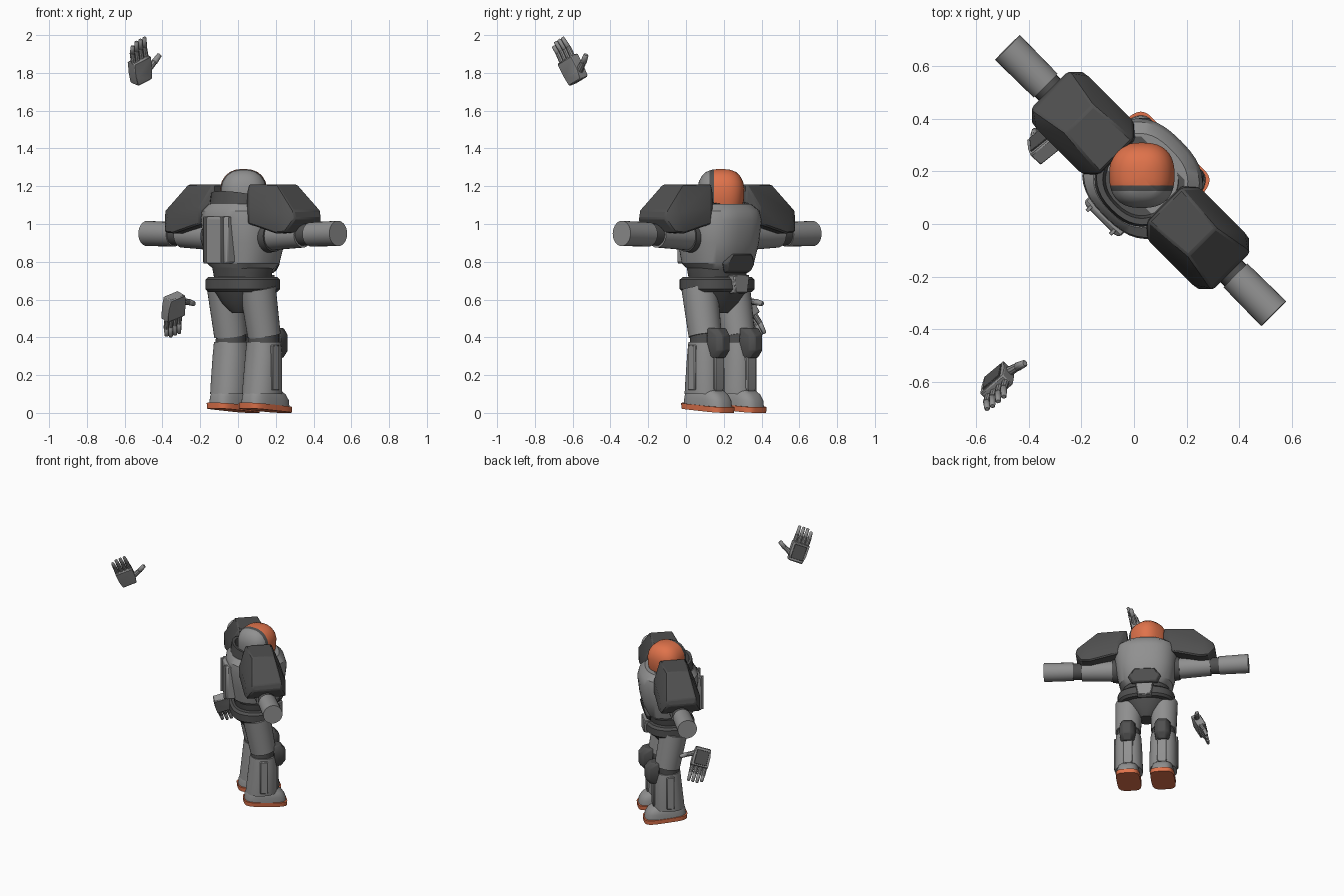
import bpy, bmesh, math
from mathutils import Matrix, Vector

cube = bpy.data.objects.get("Cube")
if cube:
    bpy.data.objects.remove(cube, do_unlink=True)


def material(name, color):
    m = bpy.data.materials.new(name)
    m.use_nodes = True
    m.diffuse_color = (*color, 1)
    m.node_tree.nodes["Principled BSDF"].inputs["Base Color"].default_value = (*color, 1)
    return m


LIGHT = material("light grey", (0.28, 0.28, 0.28))
DARK = material("dark grey", (0.08, 0.08, 0.08))
ORANGE = material("orange", (0.74, 0.17, 0.07))

# Body frame: x to its side, y forward, turned on the ground
BODY = Matrix.Translation((0.025, 0.165, 0)) @ Matrix.Rotation(math.radians(-45), 4, "Z")
HEAD = Matrix.Translation((0.03, 0.185, 0))


def finish(name, bm, mats, frame=BODY, side=1, bevel=0):
    bm.transform(frame @ Matrix.Diagonal((side, 1, 1, 1)))
    bmesh.ops.recalc_face_normals(bm, faces=bm.faces[:])
    mesh = bpy.data.meshes.new(name)
    bm.to_mesh(mesh)
    bm.free()
    for m in mats:
        mesh.materials.append(m)
    ob = bpy.data.objects.new(name, mesh)
    bpy.context.scene.collection.objects.link(ob)
    mesh.shade_smooth()
    mesh.set_sharp_from_angle(angle=math.radians(32))
    if bevel:
        mod = ob.modifiers.new("Bevel", "BEVEL")
        mod.width = bevel
        mod.limit_method = "ANGLE"
    return ob


def loft_mesh(rings, power, n=40):
    """Rings of (z, x, y, radius x, radius y) joined into a closed skin."""
    bm = bmesh.new()
    loops = []
    for z, cx, cy, rx, ry in rings:
        loop = []
        for i in range(n):
            a = math.tau * i / n
            c, s = math.cos(a), math.sin(a)
            x = math.copysign(abs(c) ** (2 / power), c)
            y = math.copysign(abs(s) ** (2 / power), s)
            loop.append(bm.verts.new((cx + rx * x, cy + ry * y, z)))
        loops.append(loop)
    for a, b in zip(loops, loops[1:]):
        for i in range(n):
            j = (i + 1) % n
            bm.faces.new((a[i], a[j], b[j], b[i]))
    bm.faces.new(loops[0])
    bm.faces.new(loops[-1])
    return bm


def loft(name, rings, mat, power=2.0, side=1, shear=0):
    bm = loft_mesh(rings, power)
    for v in bm.verts:
        v.co.z -= shear * v.co.y
    return finish(name, bm, [mat], side=side)


def hull(name, points, mat, frame=BODY, side=1, bevel=0.005):
    bm = bmesh.new()
    for p in points:
        bm.verts.new(p)
    res = bmesh.ops.convex_hull(bm, input=bm.verts[:])
    inner = [g for g in res["geom_interior"] if isinstance(g, bmesh.types.BMVert)]
    bmesh.ops.delete(bm, geom=inner, context="VERTS")
    bmesh.ops.dissolve_limit(bm, angle_limit=0.02, verts=bm.verts[:], edges=bm.edges[:])
    return finish(name, bm, [mat], frame, side, bevel)


def slab(x0, x1, y0, y1, z0, z1):
    return [(x, y, z) for x in (x0, x1) for y in (y0, y1) for z in (z0, z1)]


def rod(name, p0, p1, r0, r1, mat, frame=BODY, side=1, n=28, bevel=0):
    p0, p1 = Vector(p0), Vector(p1)
    axis = p1 - p0
    bm = bmesh.new()
    bmesh.ops.create_cone(bm, cap_ends=True, segments=n, radius1=r0, radius2=r1, depth=axis.length)
    bm.transform(Matrix.Translation((p0 + p1) / 2) @ axis.to_track_quat("Z", "Y").to_matrix().to_4x4())
    return finish(name, bm, [mat], frame, side, bevel)


# Torso, waist and hips
loft("torso", [(0.76, 0, 0.005, 0.15, 0.145), (0.79, 0, 0.005, 0.185, 0.17),
               (0.9, 0, 0.01, 0.21, 0.19), (1.02, 0, 0.01, 0.222, 0.205),
               (1.07, 0, 0.005, 0.215, 0.195), (1.105, 0, 0, 0.17, 0.165)], LIGHT, 2.5)
loft("abdomen", [(0.67, 0, 0, 0.14, 0.13), (0.73, 0, 0, 0.155, 0.14), (0.775, 0, 0, 0.16, 0.15)], DARK, 2.3)
hull("belly_plate", [(x * w, y, z) for x in (-1, 1) for w, y, z in
                     ((0.09, 0.14, 0.74), (0.12, 0.155, 0.79), (0.07, 0.193, 0.84),
                      (0.08, 0.17, 0.75), (0.1, 0.18, 0.79), (0.07, 0.15, 0.84))], DARK)
loft("belt", [(0.64, 0, 0, 0.185, 0.155), (0.655, 0, 0, 0.2, 0.17),
              (0.705, 0, 0, 0.2, 0.17), (0.72, 0, 0, 0.185, 0.155)], DARK, 2.5)
hull("buckle", [(-0.045, 0.185, 0.635), (0.045, 0.185, 0.635), (-0.06, 0.185, 0.73), (0.06, 0.185, 0.73),
                (-0.05, 0.14, 0.63), (0.05, 0.14, 0.63), (-0.065, 0.14, 0.73), (0.065, 0.14, 0.73)], LIGHT)
loft("pelvis", [(0.53, 0, 0, 0.05, 0.06), (0.58, 0, 0, 0.11, 0.1), (0.65, 0, 0, 0.17, 0.13)], DARK, 2.3)

# Back panel with two rails
hull("back_panel", slab(-0.095, 0.095, -0.205, -0.15, 0.8, 1.04)
     + slab(-0.08, 0.08, -0.215, -0.15, 0.79, 1.03), LIGHT)
for s in (1, -1):
    hull("back_rail", slab(0.056, 0.07, -0.227, -0.2, 0.79, 1.04), LIGHT, side=s, bevel=0.002)

# Collar, lower at the front
loft("collar", [(1.06, 0, 0, 0.172, 0.165), (1.135, 0, 0, 0.165, 0.155),
                (1.135, 0, 0, 0.14, 0.135), (1.09, 0, 0, 0.13, 0.125)], DARK, 2.3, shear=0.25)

# Helmet: back shell, dark rim and visor split by planes
bm = loft_mesh([(1.08, 0, 0, 0.11, 0.11), (1.13, 0, 0, 0.122, 0.122), (1.19, 0, 0, 0.124, 0.124),
                (1.225, 0, 0, 0.116, 0.117), (1.255, 0, 0, 0.098, 0.101), (1.275, 0, 0, 0.074, 0.08),
                (1.287, 0, 0, 0.044, 0.05), (1.291, 0, 0, 0.012, 0.015)], 2.5, 48)
BACK_EDGE, VISOR_EDGE = -0.06, -0.038
for edge in (BACK_EDGE, VISOR_EDGE):
    bmesh.ops.bisect_plane(bm, geom=bm.verts[:] + bm.edges[:] + bm.faces[:],
                           plane_co=(0, edge, 0), plane_no=(0, 1, 0))
for f in bm.faces:
    y = f.calc_center_median().y
    f.material_index = 2 if y > VISOR_EDGE else 1 if y > BACK_EDGE else 0
finish("helmet", bm, [LIGHT, DARK, ORANGE], HEAD)

# Arms and legs, mirrored
PAD = [(0.13, 0.09, 1.21), (0.33, 0.075, 1.21), (0.48, 0.1, 1.07), (0.49, 0.095, 1.03),
       (0.42, 0.14, 1.06), (0.45, 0.135, 0.955), (0.38, 0.14, 0.95), (0.18, 0.14, 1.0), (0.18, 0.14, 1.09),
       (0.12, 0.1, 1.03)]
KNEE = [(0.03, 0.155, 0.45), (0.055, 0.1, 0.45), (0.05, 0.165, 0.41), (0.06, 0.1, 0.38), (0.05, 0.165, 0.33),
        (0.025, 0.155, 0.29), (0.045, 0.1, 0.29), (0.025, 0.19, 0.41), (0.025, 0.19, 0.33)]
for s, tag in ((1, "right"), (-1, "left")):
    hull(tag + "_shoulder_pad", [(x, y * k, z) for x, y, z in PAD for k in (1, -1)], DARK, side=s, bevel=0.008)
    rod(tag + "_shoulder_ring", (0.17, 0, 0.935), (0.235, 0, 0.935), 0.09, 0.082, DARK, side=s)
    rod(tag + "_upper_arm", (0.2, 0, 0.935), (0.45, 0, 0.943), 0.075, 0.068, LIGHT, side=s)
    rod(tag + "_elbow", (0.44, 0, 0.943), (0.53, 0, 0.945), 0.058, 0.058, DARK, side=s)
    rod(tag + "_forearm", (0.51, 0, 0.945), (0.715, 0, 0.95), 0.064, 0.067, LIGHT, side=s)

    rod(tag + "_thigh", (0.122, -0.01, 0.66), (0.125, 0.035, 0.41), 0.096, 0.088, LIGHT, side=s)
    rod(tag + "_knee_joint", (0.122, 0.035, 0.44), (0.122, 0.03, 0.34), 0.08, 0.08, DARK, side=s)
    loft(tag + "_shin", [(0.1, 0.12, 0.025, 0.096, 0.108), (0.14, 0.12, 0.027, 0.097, 0.106),
                         (0.3, 0.122, 0.035, 0.094, 0.096), (0.375, 0.122, 0.035, 0.088, 0.088)],
         LIGHT, 2.2, side=s)
    hull(tag + "_shin_plate", slab(0.085, 0.155, 0.08, 0.14, 0.13, 0.3)
         + slab(0.1, 0.145, 0.08, 0.133, 0.11, 0.35), LIGHT, side=s)
    hull(tag + "_calf_plate", slab(0.15, 0.223, 0.0, 0.055, 0.12, 0.36), LIGHT, side=s)
    hull(tag + "_knee_pad", [(0.122 + x * k, y, z) for x, y, z in KNEE for k in (1, -1)], DARK, side=s)

    loft(tag + "_boot", [(0.04, 0.12, 0.05, 0.08, 0.143), (0.08, 0.12, 0.05, 0.079, 0.138),
                         (0.11, 0.12, 0.045, 0.072, 0.122), (0.135, 0.12, 0.03, 0.06, 0.092)],
         LIGHT, 3, side=s, shear=0.08)
    loft(tag + "_sole", [(0.016, 0.12, 0.05, 0.083, 0.148), (0.046, 0.12, 0.05, 0.085, 0.15)],
         ORANGE, 4, side=s, shear=0.08)


# Floating gloves: x toward thumb, y along fingers, z out of the back of the hand
def glove(tag, wrist, fingers, thumb, sign):
    d = Vector(fingers).normalized()
    t = Vector(thumb)
    t = (t - d * t.dot(d)).normalized()
    n = d.cross(t) * sign
    frame = Matrix.Translation(wrist) @ Matrix((t, d, n)).transposed().to_4x4()
    hull(tag + "_palm", slab(-0.05, 0.05, 0, 0.05, -0.028, 0.032)
         + slab(-0.06, 0.06, 0.06, 0.135, -0.024, 0.03), LIGHT, frame)
    hull(tag + "_hand_plate", slab(-0.044, 0.044, 0.02, 0.12, 0.028, 0.037), DARK, frame, bevel=0.002)
    for i in range(4):
        x = -0.045 + 0.03 * i
        reach = 0.245 if i else 0.23
        rod(tag + "_finger_base", (x, 0.125, 0), (x, 0.185, 0.004), 0.015, 0.014, LIGHT, frame, n=10)
        rod(tag + "_finger_tip", (x, 0.182, 0.004), (x, reach, -0.004), 0.014, 0.011, LIGHT, frame, n=10, bevel=0.004)
    rod(tag + "_thumb_base", (0.04, 0.045, 0), (0.105, 0.075, 0), 0.021, 0.015, LIGHT, frame, n=10)
    rod(tag + "_thumb_tip", (0.1, 0.072, 0), (0.145, 0.1, 0), 0.018, 0.014, LIGHT, frame, n=10, bevel=0.004)


glove("raised", (-0.51, -0.57, 1.755), (-0.08, -0.45, 0.89), (0.7, 0.53, 0.48), 1)
glove("lowered", (-0.335, 0.27, 0.62), (-0.05, 0.5, -0.86), (0.75, 0.6, 0.3), -1)
